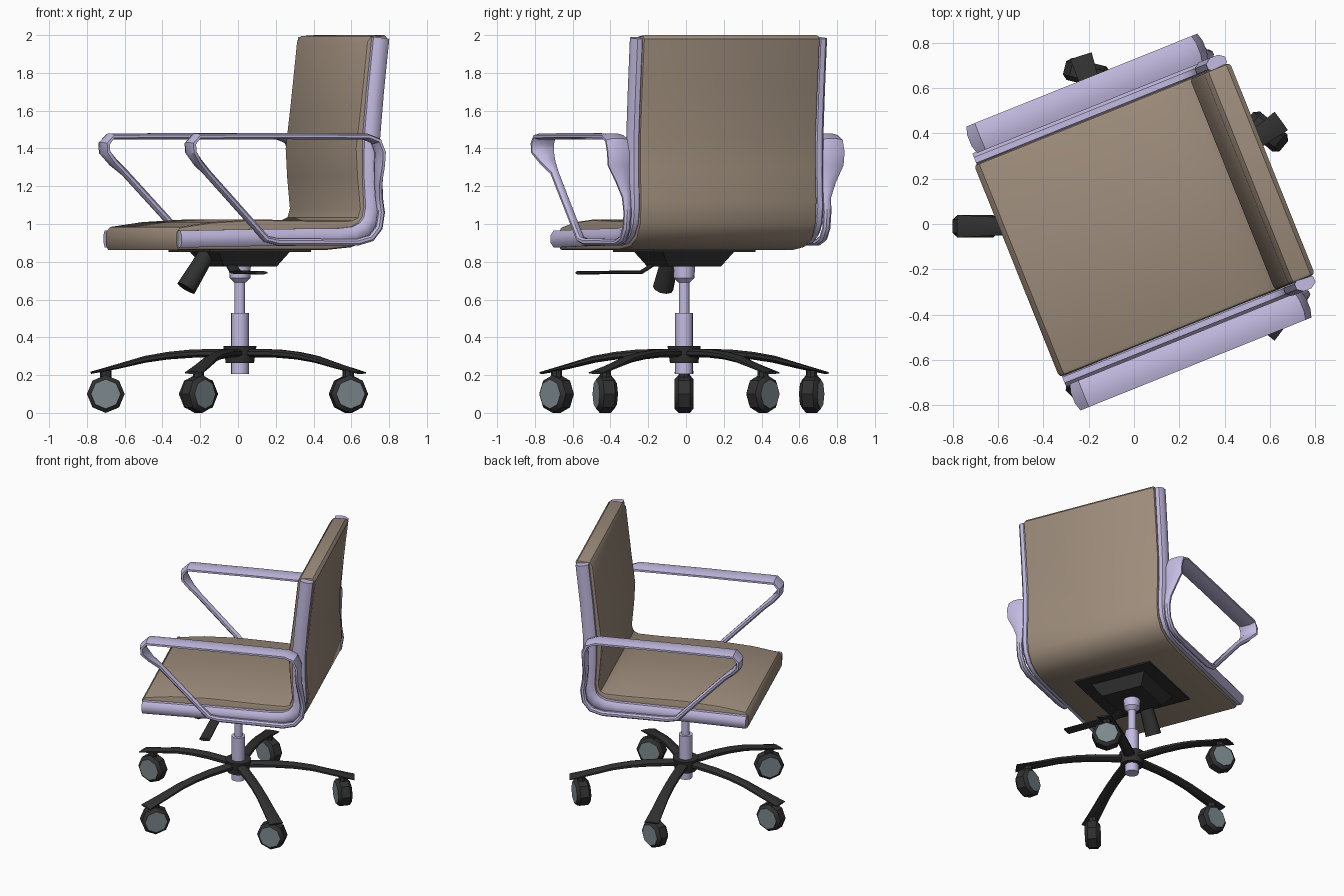
import bpy, bmesh, math
from mathutils import Matrix, Vector

if "Cube" in bpy.data.objects:
    bpy.data.objects.remove(bpy.data.objects["Cube"])

def material(name, col):
    m = bpy.data.materials.new(name)
    m.diffuse_color = (*col, 1)
    m.use_nodes = True
    m.node_tree.nodes["Principled BSDF"].inputs["Base Color"].default_value = m.diffuse_color
    return m

FABRIC = material("fabric", (0.34, 0.265, 0.20))
METAL = material("painted_metal", (0.55, 0.50, 0.76))
BLACK = material("black_plastic", (0.03, 0.03, 0.03))
GREY = material("wheel_grey", (0.20, 0.25, 0.27))

CX, CY = 0.01, -0.01
TURN = Matrix.Rotation(math.radians(21.9), 4, 'Z')   # the seat is swivelled on its column

def finish(name, bm, mats, mat=Matrix()):
    bmesh.ops.recalc_face_normals(bm, faces=bm.faces[:])
    me = bpy.data.meshes.new(name)
    bm.to_mesh(me)
    bm.free()
    ob = bpy.data.objects.new(name, me)
    bpy.context.collection.objects.link(ob)
    for m in mats:
        me.materials.append(m)
    ob.matrix_world = mat
    return ob

def sweep(name, pts, m, mat, closed=False, plane="uz"):
    """Chamfered section along (a, z, side, half_side, half_thick) points."""
    bm = bmesh.new()
    rings, n = [], len(pts)
    for i, (a, z, s, hs, ht) in enumerate(pts):
        p = pts[(i - 1) % n] if closed else pts[max(i - 1, 0)]
        q = pts[(i + 1) % n] if closed else pts[min(i + 1, n - 1)]
        t = Vector((q[0] - p[0], q[1] - p[1])).normalized()
        ring = []
        for k in range(8):
            ang = math.radians(22.5 + 45 * k)
            c, d = (f(ang) / math.cos(math.radians(22.5)) for f in (math.cos, math.sin))
            au, zz, sd = a - t.y * d * ht, z + t.x * d * ht, s + c * hs
            ring.append(bm.verts.new((au, sd, zz) if plane == "uz" else (sd, au, zz)))
        rings.append(ring)
    for i in range(n if closed else n - 1):
        r, w = rings[i], rings[(i + 1) % n]
        for k in range(8):
            bm.faces.new((r[k], r[(k + 1) % 8], w[(k + 1) % 8], w[k]))
    if not closed:
        bm.faces.new(rings[0])
        bm.faces.new(rings[-1])
    return finish(name, bm, [m], mat)

def cone(name, p, q, r1, r2, m, seg=16, mat=Matrix()):
    p, q = Vector(p), Vector(q)
    bm = bmesh.new()
    bmesh.ops.create_cone(bm, cap_ends=True, segments=seg, radius1=r1, radius2=r2, depth=(q - p).length)
    rot = (q - p).to_track_quat('Z', 'Y').to_matrix().to_4x4()
    bm.transform(Matrix.Translation((p + q) / 2) @ rot)
    return finish(name, bm, [m], mat)

# One-piece seat and back cushion: side profile extruded across the width
profile = [(-.545, .862), (-.558, .89), (-.558, .955), (-.535, .984), (-.35, 1.01), (-.1, 1.024),
           (.3, 1.018), (.445, 1.02), (.478, 1.035), (.492, 1.08), (.476, 1.25), (.468, 1.4),
           (.495, 1.62), (.533, 1.965), (.555, 1.995), (.64, 2.0), (.658, 1.98), (.625, 1.7),
           (.600, 1.45), (.600, 1.3), (.612, 1.12), (.600, 1.0), (.55, .92), (.45, .877), (.3, .862)]
bm = bmesh.new()
W = .505
sides = [[bm.verts.new((u, v, z)) for u, z in profile] for v in (-W, W)]
caps = [bm.faces.new(s) for s in sides]
n = len(profile)
for i in range(n):
    j = (i + 1) % n
    bm.faces.new((sides[0][i], sides[0][j], sides[1][j], sides[1][i]))
bmesh.ops.recalc_face_normals(bm, faces=bm.faces[:])
bmesh.ops.bevel(bm, geom=[e for f in caps for e in f.edges], offset=.018, segments=2,
                profile=.5, affect='EDGES')
finish("seat_cushion", bm, [FABRIC], TURN)

# Side rails hugging the cushion, and closed armrest loops
rail = [(-.545, .920), (-.1, .928), (.36, .932), (.45, .942), (.51, .972), (.545, 1.02), (.558, 1.09),
        (.549, 1.25), (.550, 1.45), (.572, 1.7), (.603, 1.985)]
arm = [(-.07, .92, .575, .02, .018), (-.41, 1.27, .585, .021, .018), (-.47, 1.325, .60, .042, .02),
       (-.515, 1.38, .612, .062, .02), (-.518, 1.425, .612, .063, .02), (-.485, 1.463, .612, .063, .017),
       (0, 1.465, .612, .063, .016), (.48, 1.463, .612, .063, .017), (.54, 1.44, .612, .063, .018),
       (.565, 1.38, .612, .063, .018), (.562, 1.31, .610, .06, .018), (.565, 1.22, .588, .037, .018),
       (.575, 1.14, .572, .022, .018), (.588, 1.06, .57, .02, .018), (.575, .98, .57, .02, .018),
       (.53, .925, .57, .02, .018), (.45, .903, .57, .02, .018), (0, .905, .57, .02, .018)]
for side, s in (("left", 1), ("right", -1)):
    sweep(side + "_rail", [(u, z, s * .523, .032, .045) for u, z in rail], METAL, TURN)
    sweep(side + "_armrest", [(u, z, s * v, hv, ht) for u, z, v, hv, ht in arm], METAL, TURN, True)

# Mounting plate and tapered mechanism housing
AXIS = Matrix.Translation((CX, CY, 0)) @ TURN
def taper(name, z0, z1, h0, h1):
    bm = bmesh.new()
    bmesh.ops.create_cube(bm, size=2)
    for v in bm.verts:
        h, z = (h0, z0) if v.co.z < 0 else (h1, z1)
        v.co = (v.co.x * h, v.co.y * h, z)
    finish(name, bm, [BLACK], AXIS)
taper("mount_plate", .852, .875, .29, .29)
taper("tilt_housing", .775, .855, .15, .205)

# Tension knob and height lever
cone("tension_knob", (-.30, -.01, .66), (-.17, -.01, .86), .055, .045, BLACK, 10, TURN)
sweep("height_lever", [(-.08, .80, -.1, .03, .009), (-.14, .79, -.1, .03, .009), (-.215, .745, -.1, .033, .009),
                       (-.575, .742, -.1, .036, .009)], BLACK, TURN, plane="vz")

# Gas column and hub
for nm, z0, z1, r0, r1, m in (("column_sleeve", .205, .53, .047, .047, METAL),
                              ("column_rod", .52, .79, .028, .028, METAL),
                              ("column_collar", .715, .78, .055, .058, METAL),
                              ("collar_taper", .69, .715, .03, .055, METAL),
                              ("base_hub", .265, .355, .075, .088, BLACK)):
    cone(nm, (CX, CY, z0), (CX, CY, z1), r0, r1, m)

# Five arched legs with casters, each caster swivelled its own way
leg = [(.03, .318, 0, .036, .022), (.25, .314, 0, .034, .022), (.38, .303, 0, .034, .02),
       (.5, .284, 0, .036, .018), (.65, .245, 0, .042, .013), (.79, .212, 0, .05, .006)]
for i, roll in enumerate((0, 45, 14, -40, -14)):
    a = math.radians(180 + 72 * i)
    base = Matrix.Translation((CX, CY, 0)) @ Matrix.Rotation(a, 4, 'Z')
    sweep(f"leg_{i + 1}", leg, BLACK, base)
    hub = Matrix.Translation((CX + .71 * math.cos(a), CY + .71 * math.sin(a), 0)) \
        @ Matrix.Rotation(math.radians(roll), 4, 'Z')
    cone(f"caster_stem_{i + 1}", (0, 0, .15), (0, 0, .232), .03, .03, BLACK, 8, hub)
    # Octagonal tyre with chamfered rims and grey discs
    bm = bmesh.new()
    rings = []
    for y, r in ((-.05, .078), (-.03, .1), (.03, .1), (.05, .078)):
        rings.append([bm.verts.new((r * math.cos(k * math.pi / 4), y, .1 + r * math.sin(k * math.pi / 4)))
                      for k in range(8)])
    for r, w in zip(rings, rings[1:]):
        for k in range(8):
            f = bm.faces.new((r[k], r[(k + 1) % 8], w[(k + 1) % 8], w[k]))
            f.material_index = 0
    for r in (rings[0], rings[-1]):
        bm.faces.new(r).material_index = 1
    finish(f"caster_{i + 1}", bm, [BLACK, GREY], hub)

# Smooth the gentle curves, keep hard edges
for ob in bpy.context.collection.objects:
    ob.select_set(True)
    bpy.context.view_layer.objects.active = ob
bpy.ops.object.shade_smooth_by_angle(angle=math.radians(40))
